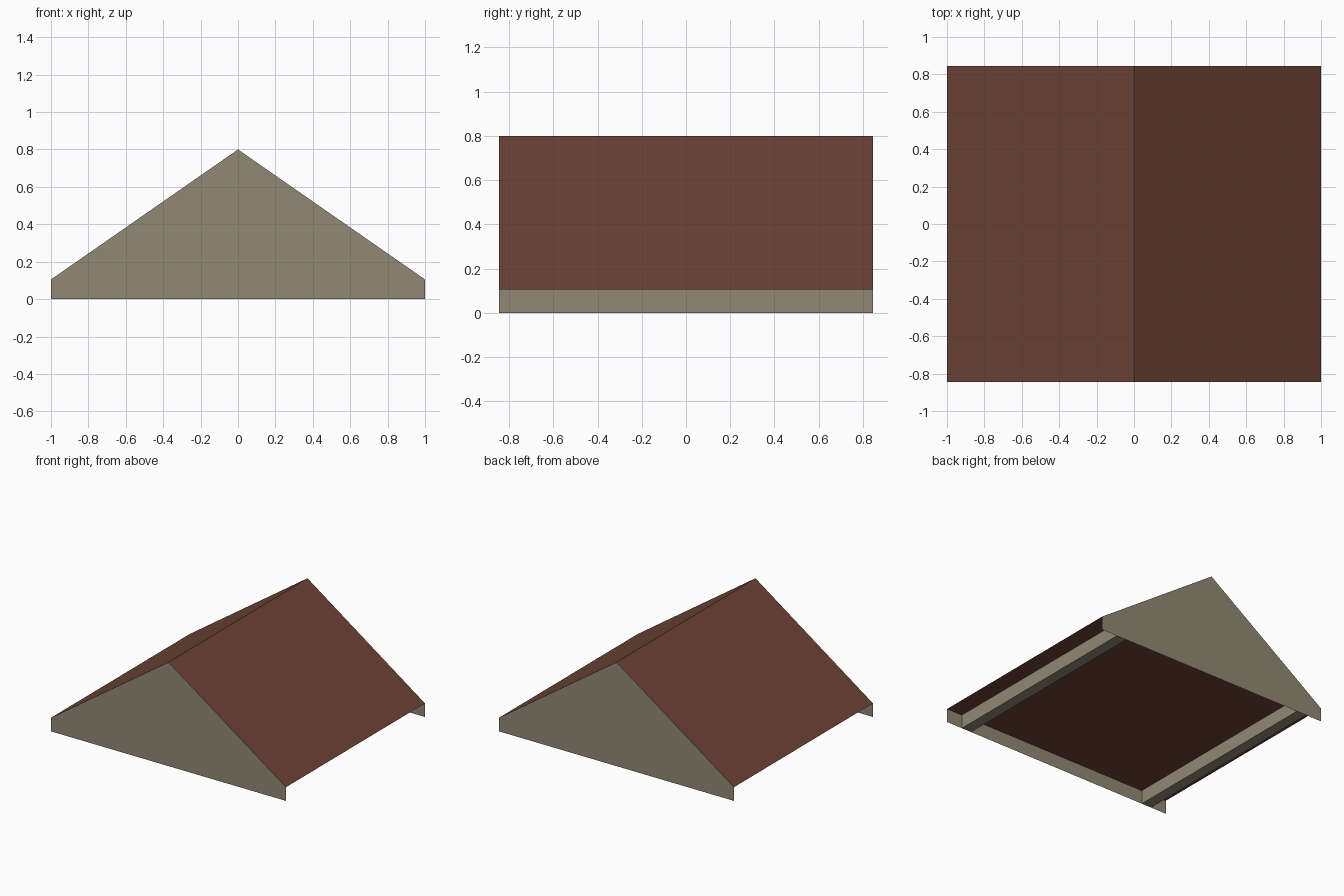
import bpy
import bmesh

cube = bpy.data.objects.get("Cube")
if cube:
    bpy.data.objects.remove(cube, do_unlink=True)

HALF_X, HALF_Y = 1.0, 0.845
EAVE, RIDGE = 0.105, 0.8
BEAM_IN, BEAM_OUT = 0.78, 0.865


def material(name, color):
    mat = bpy.data.materials.new(name)
    mat.use_nodes = True
    mat.diffuse_color = color
    mat.node_tree.nodes["Principled BSDF"].inputs["Base Color"].default_value = color
    return mat


brown = material("roof_brown", (0.155, 0.057, 0.037, 1))
khaki = material("timber_khaki", (0.285, 0.25, 0.177, 1))


def make_object(name, bm, mat):
    mesh = bpy.data.meshes.new(name)
    bm.to_mesh(mesh)
    bm.free()
    mesh.materials.append(mat)
    obj = bpy.data.objects.new(name, mesh)
    bpy.context.collection.objects.link(obj)
    return obj


# Roof: two slopes and a flat ceiling, closed by the gable sheets
bm = bmesh.new()
profile = [(-HALF_X, EAVE), (HALF_X, EAVE), (0, RIDGE)]
front, back = [[bm.verts.new((x, y, z)) for x, z in profile] for y in (-HALF_Y, HALF_Y)]
for i in range(3):
    j = (i + 1) % 3
    bm.faces.new((front[i], front[j], back[j], back[i]))
bmesh.ops.recalc_face_normals(bm, faces=bm.faces)
make_object("roof", bm, brown)

# Gable sheets, hanging below the eaves down to the ground
outline = [(-HALF_X, 0), (HALF_X, 0), (HALF_X, EAVE), (0, RIDGE), (-HALF_X, EAVE)]
for name, y in (("front_gable", -HALF_Y), ("back_gable", HALF_Y)):
    bm = bmesh.new()
    face = bm.faces.new([bm.verts.new((x, y, z)) for x, z in outline])
    if y > 0:
        face.normal_flip()
    make_object(name, bm, khaki)

# Support beams under the eaves
for name, side in (("left_beam", 1), ("right_beam", -1)):
    bm = bmesh.new()
    bmesh.ops.create_cube(bm, size=1)
    bmesh.ops.scale(bm, vec=(BEAM_OUT - BEAM_IN, 2 * HALF_Y, EAVE), verts=bm.verts)
    bmesh.ops.translate(bm, vec=(side * (BEAM_IN + BEAM_OUT) / 2, 0, EAVE / 2), verts=bm.verts)
    # Leave the ends and top open where they meet the gables and ceiling
    hidden = [f for f in bm.faces if abs(f.normal.y) > 0.5 or f.normal.z > 0.5]
    bmesh.ops.delete(bm, geom=hidden, context='FACES')
    make_object(name, bm, khaki)
